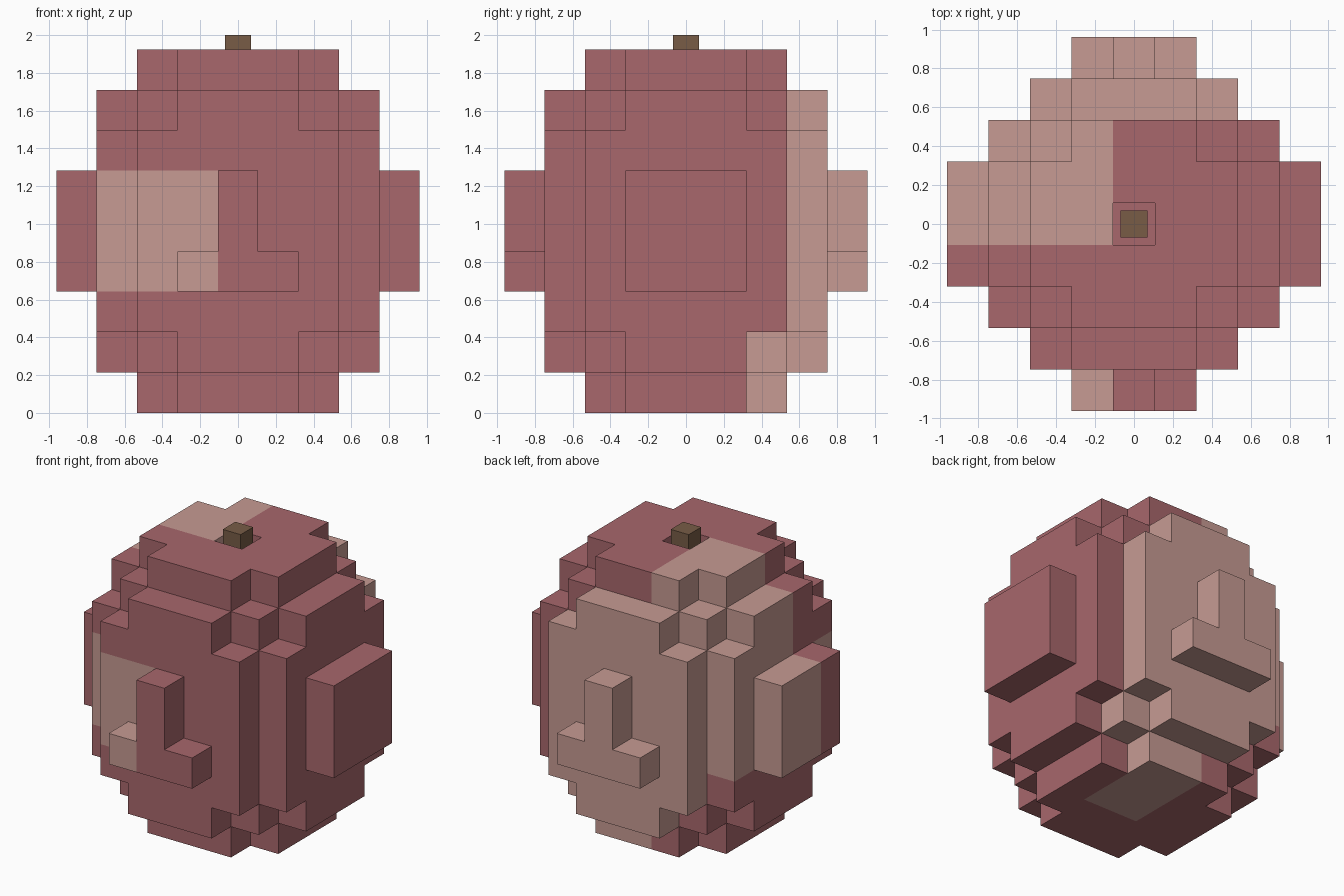
import bpy, bmesh
from mathutils import Vector

if "Cube" in bpy.data.objects:
    bpy.data.objects.remove(bpy.data.objects["Cube"])

U = 0.2138  # edge of one block


def material(name, rgb):
    m = bpy.data.materials.new(name)
    m.diffuse_color = (*rgb, 1)
    m.use_nodes = True
    m.node_tree.nodes["Principled BSDF"].inputs["Base Color"].default_value = m.diffuse_color
    return m


red = material("dusty red", (0.392, 0.136, 0.150))
pink = material("pale pink", (0.571, 0.328, 0.292))
brown = material("stem brown", (0.188, 0.107, 0.061))


def solid(i, j, k):
    """Blocky fruit: i, j, k run from -4 to 4."""
    a, b, h = abs(i), abs(j), abs(k)
    if h > 4:
        return False
    if h == 4:                                  # top and bottom caps, dent on top
        return a <= 2 and b <= 2 and a + b < 4 and (i, j, k) != (0, 0, 4)
    if h == 3:                                  # shoulders
        return (a <= 2 and b <= 2) or (a <= 3 and b <= 1) or (a <= 1 and b <= 3)
    if a <= 3 and b <= 3:                       # main block without corner columns
        return a + b < 6
    if a == 4:                                  # square plates left and right
        return b <= 1 and h <= 1
    if b == 4:                                  # upside-down T front and back
        return h <= 1 and (a == 0 or (a == 1 and k == -1))
    return False


def is_pink(i, j, k):
    if j >= 3:                                  # whole back
        return True
    if j >= 0 and i < 0 and k >= -1:            # back left, upper part
        return True
    if j < 0 and -3 <= i <= -1 and abs(k) <= 1:  # patch on the front
        return True
    return j >= 0 and k <= -3 and 0 <= i <= k + 5  # patch underneath


# Body: only the exposed block faces
bm = bmesh.new()
R = range(-4, 5)
for i in R:
    for j in R:
        for k in R:
            if not solid(i, j, k):
                continue
            c = Vector((i, j, k + 4.5))
            for axis in range(3):
                for s in (-1, 1):
                    n = Vector((0, 0, 0))
                    n[axis] = s
                    if solid(i + int(n.x), j + int(n.y), k + int(n.z)):
                        continue
                    u, v = Vector((0, 0, 0)), Vector((0, 0, 0))
                    u[(axis + 1) % 3] = 0.5
                    v[(axis + 2) % 3] = 0.5 * s
                    m = c + n * 0.5
                    f = bm.faces.new([bm.verts.new(p * U) for p in
                                      (m - u - v, m + u - v, m + u + v, m - u + v)])
                    f.material_index = int(is_pink(i, j, k))
bmesh.ops.remove_doubles(bm, verts=bm.verts, dist=0.001)
mesh = bpy.data.meshes.new("fruit_body")
bm.to_mesh(mesh)
bm.free()
mesh.materials.append(red)
mesh.materials.append(pink)
bpy.context.collection.objects.link(bpy.data.objects.new("fruit_body", mesh))

# Stem standing in the dent
z0, z1 = 8 * U, 2.0
bpy.ops.mesh.primitive_cube_add(size=1, location=(0, 0, (z0 + z1) / 2))
stem = bpy.context.object
stem.name = "stem"
stem.scale = (0.138, 0.138, z1 - z0)
stem.data.materials.append(brown)
